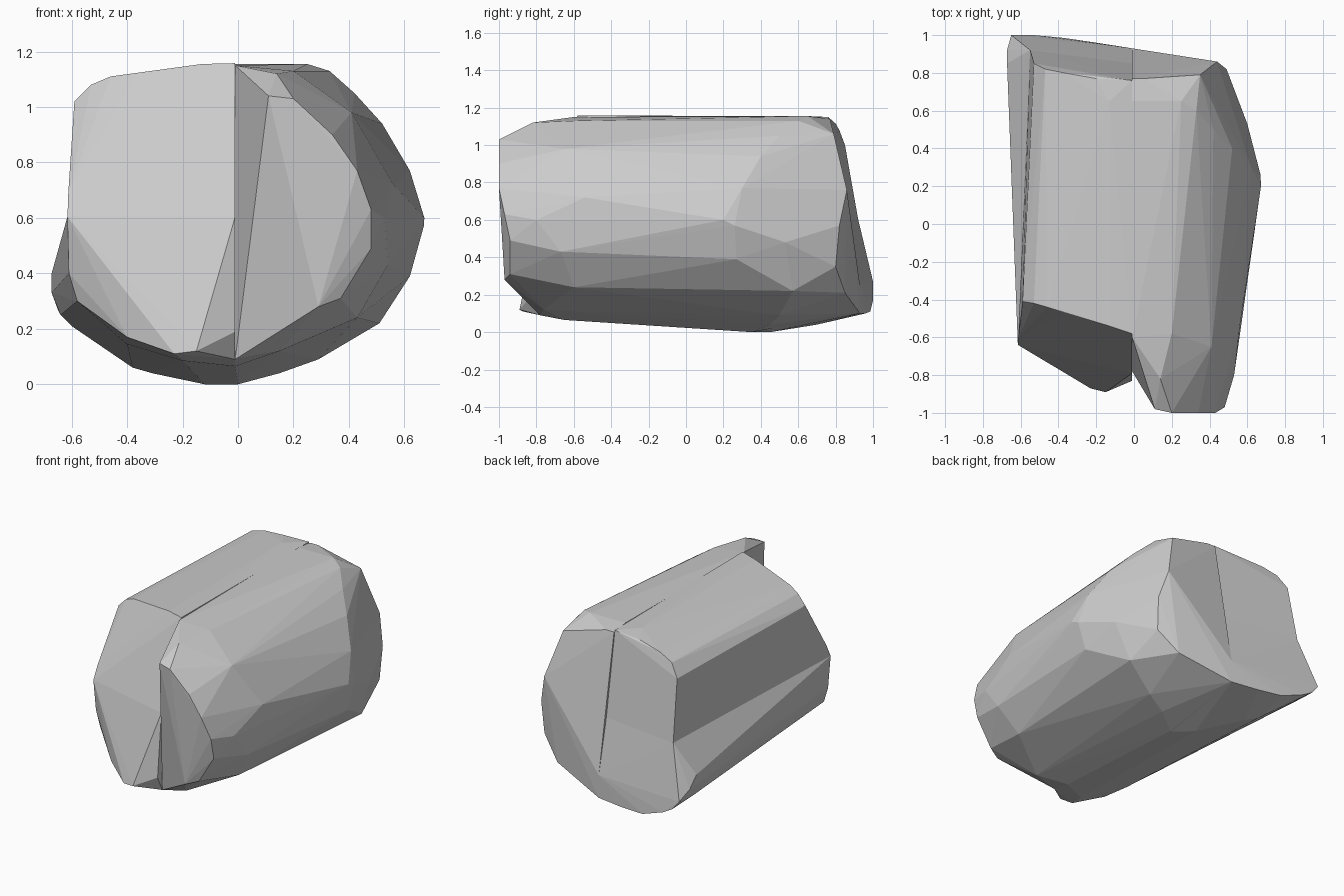
import bpy, bmesh


def hull_part(name, *rings):
    """Faceted solid wrapped around a few cross-section rings of (x, y, z)."""
    bm = bmesh.new()
    for ring in rings:
        for p in ring:
            bm.verts.new(p)
    out = bmesh.ops.convex_hull(bm, input=bm.verts[:])
    junk = {g for g in out["geom_interior"] + out["geom_unused"]
            if isinstance(g, bmesh.types.BMVert)}
    bmesh.ops.delete(bm, geom=[v for v in junk if v.is_valid], context='VERTS')
    bmesh.ops.recalc_face_normals(bm, faces=bm.faces[:])
    me = bpy.data.meshes.new(name)
    bm.to_mesh(me)
    bm.free()
    ob = bpy.data.objects.new(name, me)
    bpy.context.collection.objects.link(ob)
    return ob


SPLIT = -0.01  # plane where left and right pieces meet
MID = 0.605    # plane where the two left pieces meet

# Right half: front cap, shoulder, widest belt, back cap
right_front = [(.11, -.98, 1.04), (.2, -1, 1.03), (.34, -1, .9), (.43, -1, .77),
               (.48, -.97, .63), (.48, -.94, .49), (.37, -.94, .31),
               (.29, -.97, .28), (SPLIT, -.78, .09), (SPLIT, -.6, 1.15)]
right_shoulder = [(.54, -.67, .43), (.56, -.54, .72), (.43, -.6, .24),
                  (SPLIT, -.65, .065), (.2, -.58, 1.13), (.41, -.65, .98),
                  (.15, -.76, .12), (.14, -.82, 1.12), (.53, -.8, .6)]
right_belt = [(.672, .2, .6), (.67, .26, .57), (.62, .27, .39), (.51, .57, .22),
              (.29, .5, .09), (.15, .45, .04), (0, .35, 0), (SPLIT, .35, 0),
              (.62, .3, .77), (.52, .4, .94), (.42, .5, 1.05), (.33, .6, 1.13),
              (.25, .65, 1.155), (SPLIT, .65, 1.155), (.6, .53, .48)]
right_back = [(.44, .86, .76), (.49, .82, .57), (.48, .8, .35), (.35, .79, 1.06),
              (.05, .77, 1.14), (SPLIT, .77, 1.14), (.35, .85, .21),
              (SPLIT, .93, .1), (SPLIT, .93, .25)]
hull_part("right_half", right_front, right_shoulder, right_belt, right_back)

# Upper left quarter: front and back caps
upper_front = [(SPLIT, -.79, MID), (-.615, -.64, MID), (-.612, -.6, .69),
               (-.59, -.41, 1.02), (-.53, -.42, 1.08), (-.46, -.44, 1.11),
               (-.37, -.47, 1.12), (-.13, -.54, 1.155), (SPLIT, -.58, 1.158)]
upper_back = [(SPLIT, .85, MID), (-.55, .92, MID), (-.53, .85, 1.0),
              (-.47, .82, 1.08), (-.37, .8, 1.115), (-.2, .77, 1.14),
              (-.13, .65, 1.155), (SPLIT, .76, 1.15)]
hull_part("upper_left_quarter", upper_front, upper_back)

# Lower left quarter: front cap, underside, back cap
lower_front = [(SPLIT, -.79, MID), (-.615, -.64, MID), (-.61, -.62, .4),
               (-.58, -.62, .3), (-.4, -.76, .17), (-.23, -.87, .11),
               (-.15, -.89, .12), (SPLIT, -.83, .19)]
lower_under = [(SPLIT, -.78, .09), (-.2, -.75, .085), (SPLIT, -.65, .065),
               (-.4, -.55, .145), (-.12, .45, 0), (SPLIT, .35, 0),
               (-.31, .7, .04), (-.38, .75, .06)]
lower_back = [(-.672, .85, .4), (-.672, .92, .33), (-.65, 1, .27), (-.6, 1, .21),
              (-.53, 1, .17), (-.37, .985, .11), (-.2, .96, .1), (-.64, .85, .25),
              (SPLIT, .93, .1), (SPLIT, .93, .25),
              (SPLIT, .85, MID), (-.55, .92, MID)]
hull_part("lower_left_quarter", lower_front, lower_under, lower_back)
